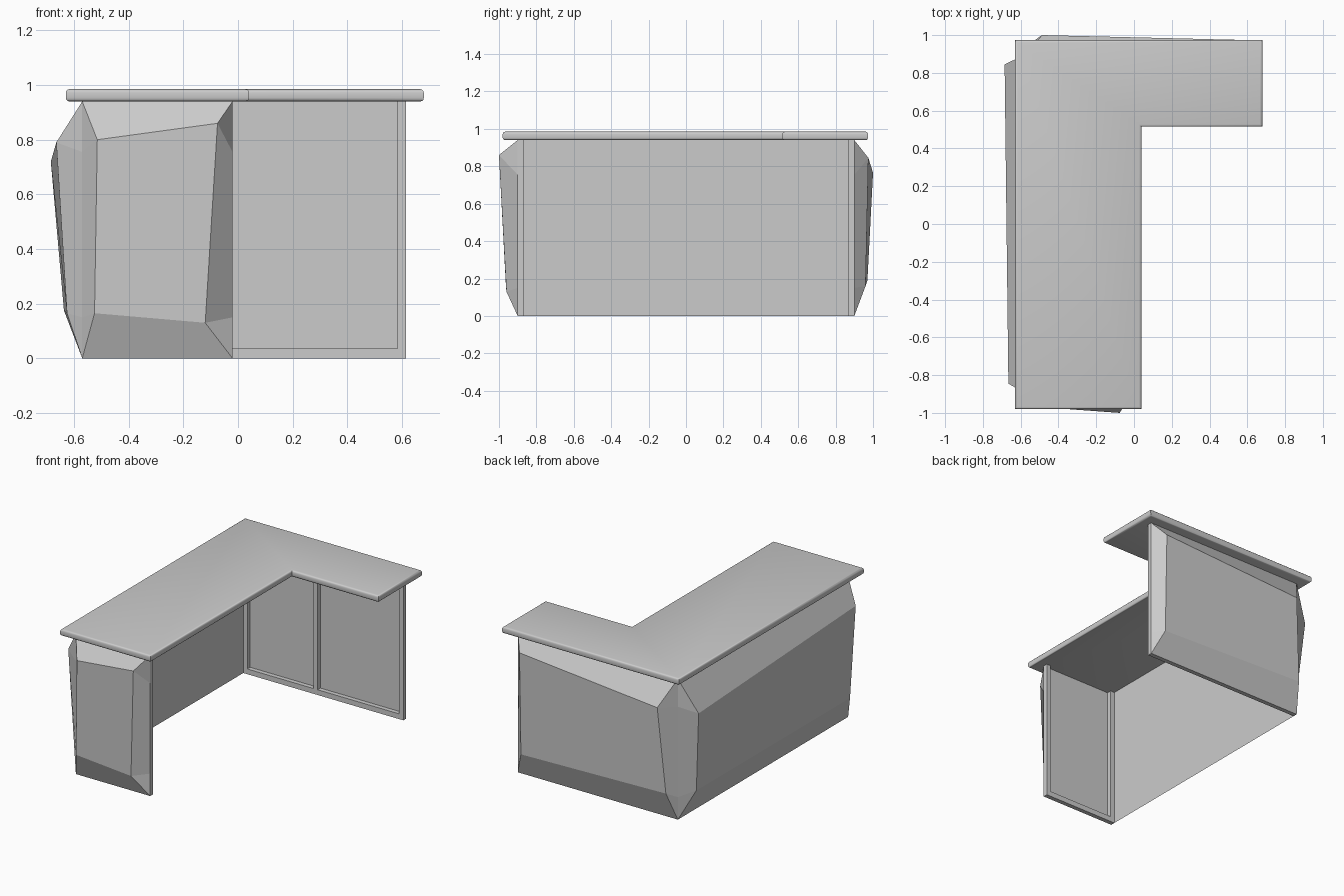
import bpy, bmesh
from mathutils import Vector

if "Cube" in bpy.data.objects:
    bpy.data.objects.remove(bpy.data.objects["Cube"])

H = 0.94               # wall height
X0, Y0 = -0.57, 0.90   # wall corner lines


def make(name, bm):
    bmesh.ops.recalc_face_normals(bm, faces=bm.faces)
    me = bpy.data.meshes.new(name)
    bm.to_mesh(me)
    bm.free()
    ob = bpy.data.objects.new(name, me)
    bpy.context.collection.objects.link(ob)
    return ob


def cushion(name, a, b, face):
    """Faceted slab standing on line a-b; face = lower a, lower b, upper b, upper a."""
    bm = bmesh.new()
    a_side = [bm.verts.new((*a, z)) for z in (0, 0.15, 0.755, H)]
    b_side = [bm.verts.new((*b, z)) for z in (0, 0.15, 0.755, H)]
    A0, B0, B1, A1 = [bm.verts.new(p) for p in face]
    bm.faces.new((A0, B0, B1, A1))
    bm.faces.new((a_side[0], b_side[0], B0, A0))
    bm.faces.new((b_side[3], a_side[3], A1, B1))
    for s, lo, hi in ((a_side, A0, A1), (b_side, B0, B1)):
        bm.faces.new((s[0], s[1], lo))
        bm.faces.new((s[1], s[2], hi, lo))
        bm.faces.new((s[2], s[3], hi))
    bm.faces.new(a_side + b_side[::-1])
    return make(name, bm)


def frame(name, x_ranges, y0, y1):
    """Inner posts and bottom rails for each bay of a wall."""
    bm = bmesh.new()
    boxes = [(x0, x1, 0, H) for x0, x1 in x_ranges["posts"]]
    boxes += [(x0, x1, 0, 0.035) for x0, x1 in x_ranges["rails"]]
    for x0, x1, z0, z1 in boxes:
        vs = bmesh.ops.create_cube(bm, size=1)["verts"]
        for v in vs:
            v.co = Vector((x0 + (v.co.x + 0.5) * (x1 - x0),
                           y0 + (v.co.y + 0.5) * (y1 - y0),
                           z0 + (v.co.z + 0.5) * (z1 - z0)))
    return make(name, bm)


# Outer faceted walls
cushion("front_wall", (X0, -Y0), (-0.02, -Y0),
        [(-0.525, -0.963, 0.165), (-0.12, -0.96, 0.13),
         (-0.075, -1.0, 0.86), (-0.515, -0.968, 0.80)])
cushion("left_wall", (X0, -Y0), (X0, Y0),
        [(-0.626, -0.84, 0.165), (-0.637, 0.80, 0.175),
         (-0.685, 0.845, 0.72), (-0.665, -0.845, 0.79)])
cushion("back_wall", (X0, Y0), (0.615, Y0),
        [(-0.53, 0.97, 0.19), (0.55, 0.96, 0.16),
         (0.55, 0.975, 0.845), (-0.487, 1.0, 0.765)])

# Inner frames
frame("front_frame", {"posts": [(X0, -0.54), (-0.05, -0.02)],
                      "rails": [(-0.54, -0.05)]}, -Y0, -0.87)
frame("back_frame", {"posts": [(X0, -0.54), (-0.05, -0.02), (0.583, 0.615)],
                     "rails": [(-0.54, -0.05), (-0.02, 0.583)]}, 0.87, Y0)

# L-shaped countertop with rounded rims
outline = [(-0.63, -0.98), (0.04, -0.98), (0.04, 0.515),
           (0.68, 0.515), (0.68, 0.973), (-0.63, 0.973)]
bm = bmesh.new()
base = bm.faces.new([bm.verts.new((x, y, H)) for x, y in outline])
top = bmesh.ops.extrude_face_region(bm, geom=[base], use_keep_orig=True)["geom"]
for v in top:
    if isinstance(v, bmesh.types.BMVert):
        v.co.z += 0.045
rims = [e for e in bm.edges if abs(e.verts[0].co.z - e.verts[1].co.z) < 1e-5]
bmesh.ops.bevel(bm, geom=rims, offset=0.013, segments=3, profile=0.5, affect='EDGES')
counter = make("countertop", bm)
bpy.ops.object.select_all(action='DESELECT')
counter.select_set(True)
bpy.context.view_layer.objects.active = counter
bpy.ops.object.shade_smooth_by_angle(angle=0.6)
